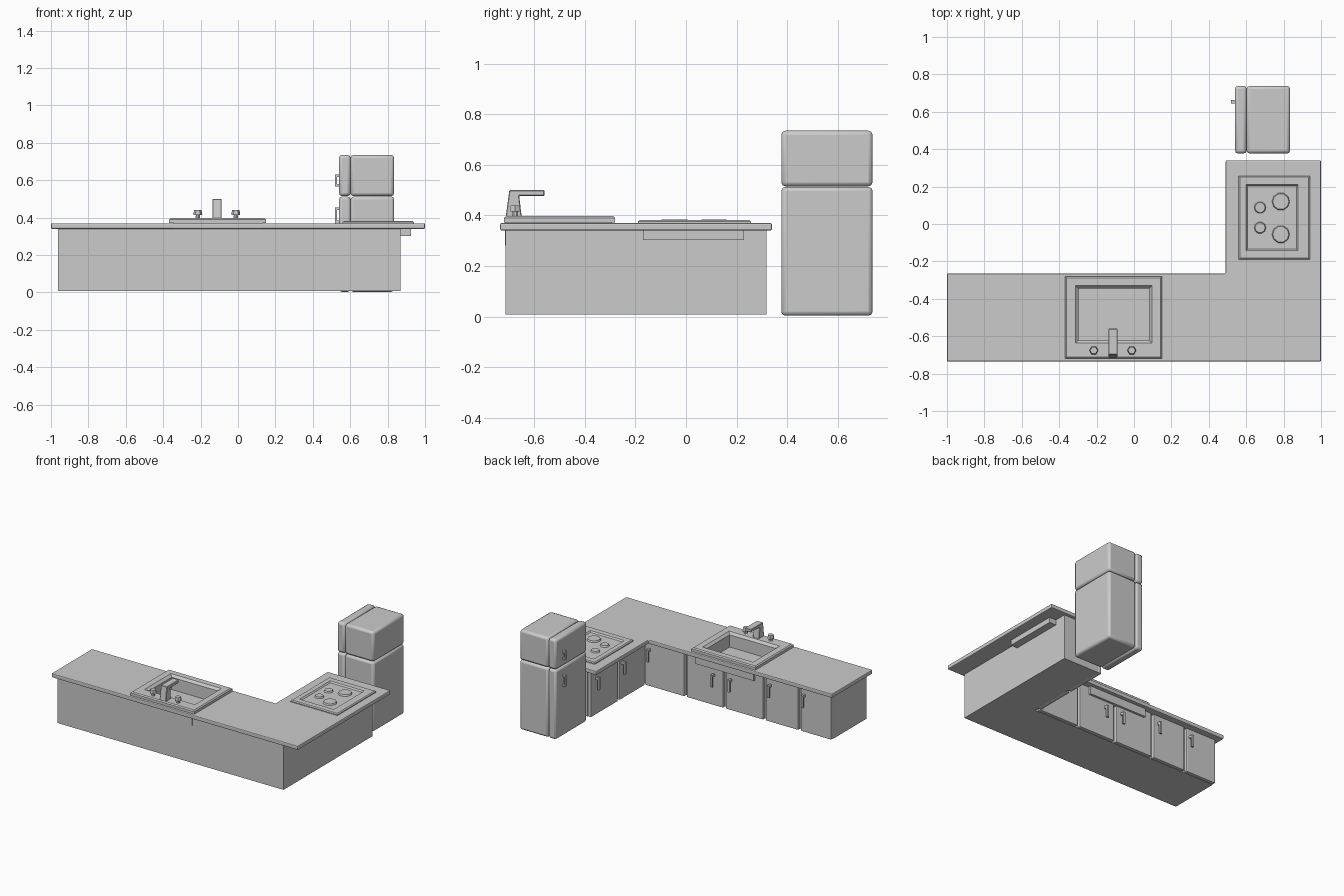
import bpy, bmesh
from math import pi
from mathutils import Matrix, Vector

if "Cube" in bpy.data.objects:
    bpy.data.objects.remove(bpy.data.objects["Cube"])


def finish(name, bm, bevel=0, segs=1, smooth=False):
    bmesh.ops.recalc_face_normals(bm, faces=bm.faces)
    me = bpy.data.meshes.new(name)
    bm.to_mesh(me)
    bm.free()
    ob = bpy.data.objects.new(name, me)
    bpy.context.collection.objects.link(ob)
    if bevel:
        m = ob.modifiers.new("bevel", 'BEVEL')
        m.width, m.segments = bevel, segs
        m.limit_method = 'ANGLE'
    if smooth:
        bpy.ops.object.select_all(action='DESELECT')
        ob.select_set(True)
        bpy.context.view_layer.objects.active = ob
        bpy.ops.object.shade_smooth_by_angle()
    return ob


def add_box(bm, x, y, z):
    size = Matrix.Diagonal((x[1] - x[0], y[1] - y[0], z[1] - z[0], 1))
    mid = Vector((sum(x) / 2, sum(y) / 2, sum(z) / 2))
    bmesh.ops.create_cube(bm, size=1, matrix=Matrix.Translation(mid) @ size)


def box(name, x, y, z, **kw):
    bm = bmesh.new()
    add_box(bm, x, y, z)
    return finish(name, bm, **kw)


def prism(name, points, offset, **kw):
    bm = bmesh.new()
    f = bm.faces.new([bm.verts.new(p) for p in points])
    ext = bmesh.ops.extrude_face_region(bm, geom=[f], use_keep_orig=True)
    verts = [g for g in ext['geom'] if isinstance(g, bmesh.types.BMVert)]
    bmesh.ops.translate(bm, verts=verts, vec=offset)
    return finish(name, bm, **kw)


def l_shape(x0, x1, x2, y0, y1, y2, z):
    return [(x0, y0, z), (x2, y0, z), (x2, y2, z), (x1, y2, z), (x1, y1, z), (x0, y1, z)]


def nested(name, rings):
    """Shell through stacked rectangles (x0, x1, y0, y1, z), capped at both ends."""
    bm = bmesh.new()
    loops = [[bm.verts.new(p) for p in ((a, c, z), (b, c, z), (b, d, z), (a, d, z))]
             for a, b, c, d, z in rings]
    for lo, hi in zip(loops, loops[1:]):
        for i in range(4):
            j = (i + 1) % 4
            bm.faces.new((lo[i], lo[j], hi[j], hi[i]))
    bm.faces.new(loops[0])
    bm.faces.new(loops[-1])
    return finish(name, bm)


def disc(name, x, y, z0, z1, r0, r1, n):
    bm = bmesh.new()
    bmesh.ops.create_cone(bm, cap_ends=True, segments=n, radius1=r0, radius2=r1, depth=z1 - z0,
                          matrix=Matrix.Translation((x, y, (z0 + z1) / 2)) @ Matrix.Rotation(pi / n, 4, 'Z'))
    return finish(name, bm)


# Worktop and cabinet carcass
top = prism("worktop", l_shape(-1, 0.49, 1, -0.735, -0.265, 0.34, 0.34), (0, 0, 0.03), bevel=0.006, segs=2)
body = prism("cabinet_body", l_shape(-0.963, 0.575, 0.87, -0.715, -0.335, 0.318, 0.007), (0, 0, 0.333))

# Opening for the sink
cutter = box("sink_cutter", (-0.335, 0.12), (-0.705, -0.31), (0.286, 0.5))
cutter.hide_render = True
cutter.hide_viewport = True
for ob in (top, body):
    m = ob.modifiers.new("sink_opening", 'BOOLEAN')
    m.operation, m.object, m.solver = 'DIFFERENCE', cutter, 'EXACT'

# Doors along the long run: (start, end, handle x, handle top z)
def handle(name, pos, out, zt):
    """Hooked pull: a stem at the top and a hanging bar."""
    bm = bmesh.new()
    p, o = Vector(pos), Vector(out)
    side = Vector((abs(o.y), abs(o.x)))
    for d0, d1, z0, z1 in ((0, 0.03, zt - 0.018, zt), (0.018, 0.03, zt - 0.09, zt - 0.016)):
        a, b = p + o * d0 - side * 0.008, p + o * d1 + side * 0.008
        add_box(bm, sorted((a.x, b.x)), sorted((a.y, b.y)), (z0, z1))
    finish(name, bm)


long_doors = [(-0.963, -0.715, -0.745, 0.285), (-0.695, -0.43, -0.47, 0.285),
              (-0.41, -0.105, -0.15, 0.24), (-0.085, 0.21, -0.01, 0.24), (0.23, 0.55, 0.51, 0.285)]
for i, (a, b, hx, hz) in enumerate(long_doors, 1):
    box(f"long_door_{i}", (a, b), (-0.336, -0.308), (0.007, 0.34), bevel=0.006, segs=2)
    handle(f"long_door_handle_{i}", (hx, -0.308), (0, 1), hz)

# Doors along the short run
for i, (a, b, hy) in enumerate([(-0.308, -0.015, -0.04), (0.005, 0.318, 0.26)], 1):
    box(f"short_door_{i}", (0.548, 0.576), (a, b), (0.007, 0.34), bevel=0.006, segs=2)
    handle(f"short_door_handle_{i}", (0.548, hy), (-1, 0), 0.285)

# Sink: under-box, rim and bowl in one shell
nested("sink", [(-0.345, 0.13, -0.717, -0.292, 0.281), (-0.345, 0.13, -0.717, -0.292, 0.371),
                (-0.368, 0.15, -0.72, -0.28, 0.371), (-0.368, 0.15, -0.72, -0.28, 0.39),
                (-0.36, 0.142, -0.712, -0.288, 0.397), (-0.314, 0.097, -0.637, -0.33, 0.397),
                (-0.297, 0.081, -0.622, -0.345, 0.38), (-0.297, 0.081, -0.622, -0.345, 0.29)])

# Tap spout and its two knobs
spout = [(-0.713, 0.395), (-0.65, 0.395), (-0.66, 0.477), (-0.56, 0.477), (-0.56, 0.5), (-0.699, 0.5)]
prism("tap_spout", [(-0.137, y, z) for y, z in spout], (0.05, 0, 0), bevel=0.003)
for side, x in (("left", -0.215), ("right", -0.012)):
    disc(f"tap_stem_{side}", x, -0.676, 0.393, 0.418, 0.013, 0.011, 8)
    disc(f"tap_knob_{side}", x, -0.676, 0.415, 0.44, 0.024, 0.02, 6)

# Hob: under-box, frame and recessed plate
nested("hob", [(0.575, 0.925, -0.17, 0.23, 0.302), (0.575, 0.925, -0.17, 0.23, 0.368),
               (0.56, 0.94, -0.19, 0.257, 0.368), (0.56, 0.94, -0.19, 0.257, 0.376),
               (0.567, 0.933, -0.183, 0.25, 0.382), (0.60, 0.878, -0.143, 0.21, 0.382),
               (0.608, 0.87, -0.135, 0.202, 0.372)])
for i, (x, y, r, n) in enumerate([(0.674, 0.088, 0.032, 10), (0.674, -0.02, 0.032, 10),
                                  (0.785, 0.12, 0.048, 10), (0.785, -0.055, 0.048, 10)], 1):
    disc(f"burner_{i}", x, y, 0.371, 0.383, r, r - 0.005, n)

# Fridge: freezer over main compartment, each with a door and handle
for part, z, h in (("fridge", (0.003, 0.513), (0.37, 0.455)), ("freezer", (0.515, 0.735), (0.567, 0.63))):
    box(f"{part}_body", (0.602, 0.835), (0.377, 0.738), z, bevel=0.016, segs=2, smooth=True)
    box(f"{part}_door", (0.54, 0.602), (0.377, 0.738), z, bevel=0.016, segs=2, smooth=True)
    bm = bmesh.new()
    add_box(bm, (0.518, 0.528), (0.645, 0.663), h)
    for zc in (h[0] + 0.007, h[1] - 0.007):
        add_box(bm, (0.524, 0.543), (0.645, 0.663), (zc - 0.007, zc + 0.007))
    finish(f"{part}_handle", bm)
